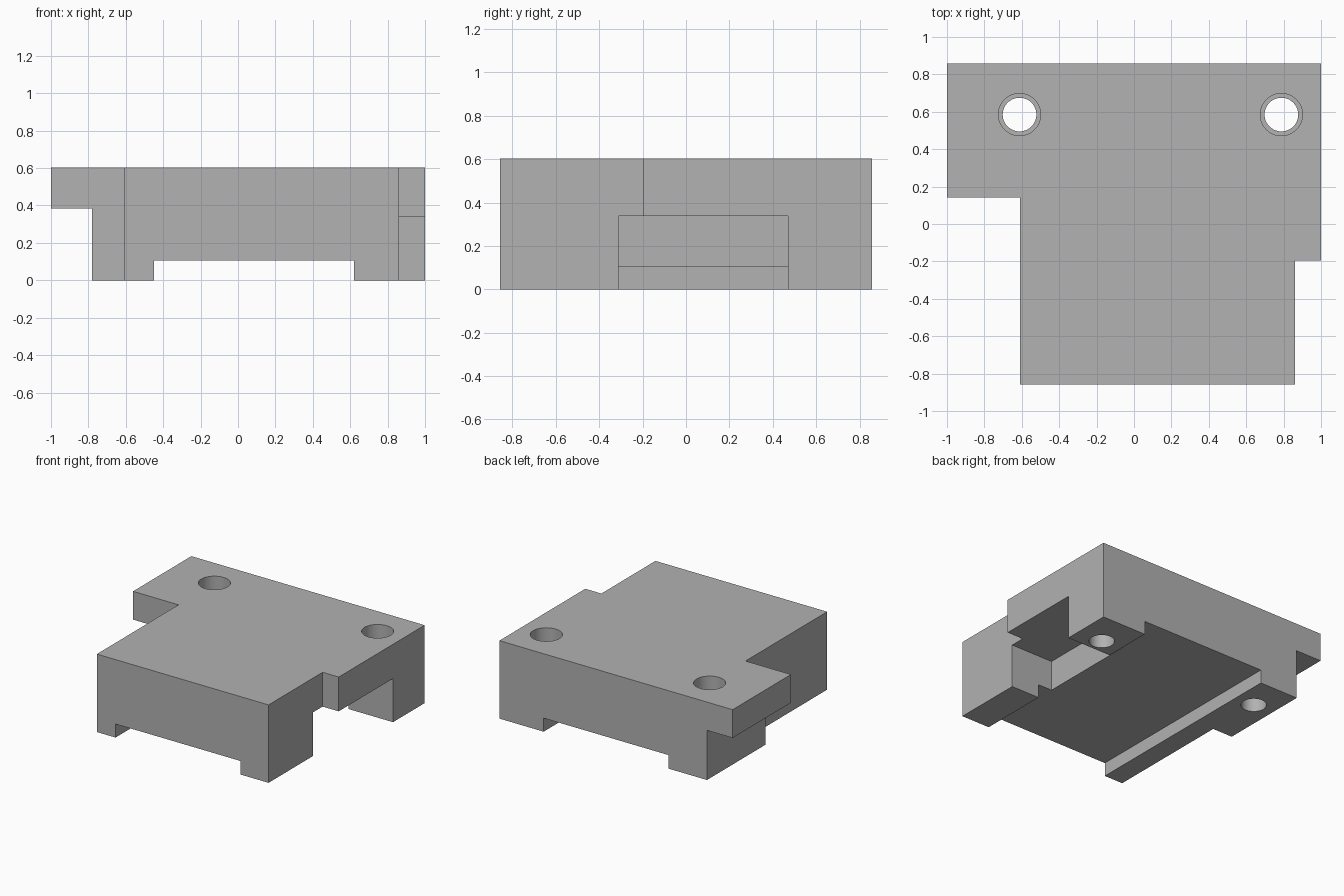
import bpy
import bmesh
from mathutils import Matrix, Vector

cube = bpy.data.objects.get("Cube")
if cube:
    bpy.data.objects.remove(cube, do_unlink=True)

TOP, HALF_DEPTH = 0.604, 0.857

grey = bpy.data.materials.new("plain_grey")
grey.use_nodes = True
colour = (0.445, 0.445, 0.445, 1)
grey.diffuse_color = colour
grey.node_tree.nodes["Principled BSDF"].inputs["Base Color"].default_value = colour


def make_object(name, bm):
    bmesh.ops.recalc_face_normals(bm, faces=bm.faces)
    mesh = bpy.data.meshes.new(name)
    bm.to_mesh(mesh)
    bm.free()
    mesh.materials.append(grey)
    obj = bpy.data.objects.new(name, mesh)
    bpy.context.collection.objects.link(obj)
    return obj


def box(name, low, high):
    low, high = Vector(low), Vector(high)
    bm = bmesh.new()
    place = Matrix.Translation((low + high) / 2) @ Matrix.Diagonal((high - low).to_4d())
    place[3][3] = 1
    bmesh.ops.create_cube(bm, size=1, matrix=place)
    return make_object(name, bm)


def cylinder(name, x, y, radius, low, high):
    bm = bmesh.new()
    bmesh.ops.create_cone(bm, cap_ends=True, segments=48, radius1=radius,
                          radius2=radius, depth=high - low,
                          matrix=Matrix.Translation((x, y, (low + high) / 2)))
    return make_object(name, bm)


def cut(body, cutter):
    cutter.hide_render = True
    mod = body.modifiers.new(cutter.name, 'BOOLEAN')
    mod.operation = 'DIFFERENCE'
    mod.solver = 'EXACT'
    mod.object = cutter
    bpy.context.view_layer.objects.active = body
    bpy.ops.object.modifier_apply(modifier=mod.name)
    bpy.data.objects.remove(cutter, do_unlink=True)


# Mounting block: stepped outline pulled up to full height
outline = [(-0.61, -HALF_DEPTH), (0.862, -HALF_DEPTH), (0.862, -0.195), (1, -0.195),
           (1, HALF_DEPTH), (-1, HALF_DEPTH), (-1, 0.143), (-0.61, 0.143)]
bm = bmesh.new()
base = bm.faces.new([bm.verts.new((x, y, 0)) for x, y in outline])
pulled = bmesh.ops.extrude_face_region(bm, geom=[base], use_keep_orig=True)
bmesh.ops.translate(bm, vec=(0, 0, TOP),
                    verts=[v for v in pulled["geom"] if isinstance(v, bmesh.types.BMVert)])
block = make_object("mounting_block", bm)

# Underside channel, right overhang and side notch
cut(block, box("channel_cutter", (-0.45, -1, -0.1), (0.62, 1, 0.105)))
cut(block, box("overhang_cutter", (-1.1, -1, -0.1), (-0.78, 1, 0.385)))
cut(block, box("notch_cutter", (0.5, -0.31, -0.1), (1.1, 0.47, 0.338)))

# Stepped bolt holes
for x in (-0.612, 0.788):
    cut(block, cylinder("bolt_hole_cutter", x, 0.585, 0.09, -0.1, 0.8))
    cut(block, cylinder("wide_hole_cutter", x, 0.585, 0.113, TOP / 2, 0.8))

bpy.ops.object.select_all(action='DESELECT')
block.select_set(True)
bpy.context.view_layer.objects.active = block
bpy.ops.object.shade_smooth_by_angle()
